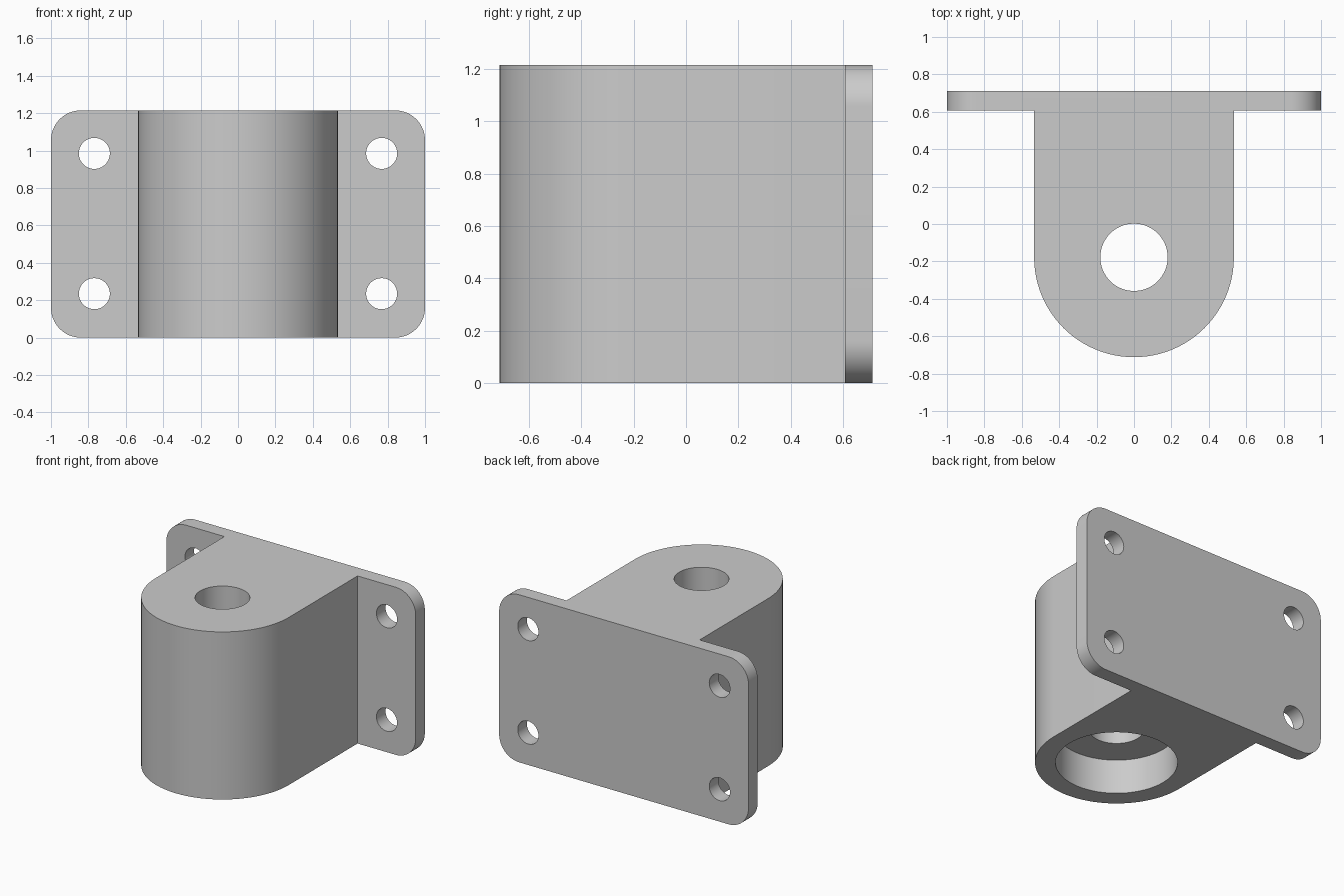
import bpy, bmesh
from math import sin, cos, pi, radians

if "Cube" in bpy.data.objects:
    bpy.data.objects.remove(bpy.data.objects["Cube"])

H = 1.215                  # overall height
BACK, SEAT = 0.712, 0.607  # rear and front faces of the plate
BORE_Y, BODY_R = -0.178, 0.534


def arc(cx, cy, r, start, end, n):
    return [(cx + r * cos(start + (end - start) * i / n),
             cy + r * sin(start + (end - start) * i / n)) for i in range(n + 1)]


def prism(name, points, offset):
    """Extrude a closed loop of 3D points into a solid."""
    bm = bmesh.new()
    face = bm.faces.new([bm.verts.new(p) for p in points])
    top = bmesh.ops.extrude_face_region(bm, geom=[face], use_keep_orig=True)
    verts = [v for v in top["geom"] if isinstance(v, bmesh.types.BMVert)]
    bmesh.ops.translate(bm, verts=verts, vec=offset)
    bmesh.ops.recalc_face_normals(bm, faces=bm.faces)
    mesh = bpy.data.meshes.new(name)
    bm.to_mesh(mesh)
    bm.free()
    obj = bpy.data.objects.new(name, mesh)
    bpy.context.collection.objects.link(obj)
    return obj


def combine(target, other, operation):
    """Apply a boolean and remove the helper."""
    mod = target.modifiers.new("boolean", 'BOOLEAN')
    mod.operation, mod.solver, mod.object = operation, 'EXACT', other
    bpy.context.view_layer.objects.active = target
    bpy.ops.object.modifier_apply(modifier=mod.name)
    bpy.data.objects.remove(other, do_unlink=True)


def vertical_cutter(r, z0, z1):
    loop = arc(0, BORE_Y, r, 0, 2 * pi, 64)[:-1]
    return prism("bore_cutter", [(x, y, z0) for x, y in loop], (0, 0, z1 - z0))


# Housing: block with a half-round front
profile = arc(0, BORE_Y, BODY_R, pi, 2 * pi, 48) + [(BODY_R, BACK - 0.05), (-BODY_R, BACK - 0.05)]
bracket = prism("bearing_bracket", [(x, y, 0) for x, y in profile], (0, 0, H))

# Mounting plate with rounded corners
R = 0.16
outline = []
for k, (cx, cz) in enumerate([(1 - R, H - R), (R - 1, H - R), (R - 1, R), (1 - R, R)]):
    outline += arc(cx, cz, R, k * pi / 2, (k + 1) * pi / 2, 16)
plate = prism("mounting_plate", [(x, SEAT, z) for x, z in outline], (0, BACK - SEAT, 0))
combine(bracket, plate, 'UNION')

# Through bore and wider counterbore from below
combine(bracket, vertical_cutter(0.18, -0.1, H + 0.1), 'DIFFERENCE')
combine(bracket, vertical_cutter(0.40, -0.1, 0.25), 'DIFFERENCE')

# Four bolt holes
for x in (-0.768, 0.768):
    for z in (0.235, 0.985):
        loop = arc(x, z, 0.083, 0, 2 * pi, 40)[:-1]
        hole = prism("bolt_cutter", [(a, SEAT - 0.1, b) for a, b in loop], (0, 0.4, 0))
        combine(bracket, hole, 'DIFFERENCE')

bpy.ops.object.select_all(action='DESELECT')
bracket.select_set(True)
bpy.context.view_layer.objects.active = bracket
bpy.ops.object.shade_smooth_by_angle(angle=radians(30))
